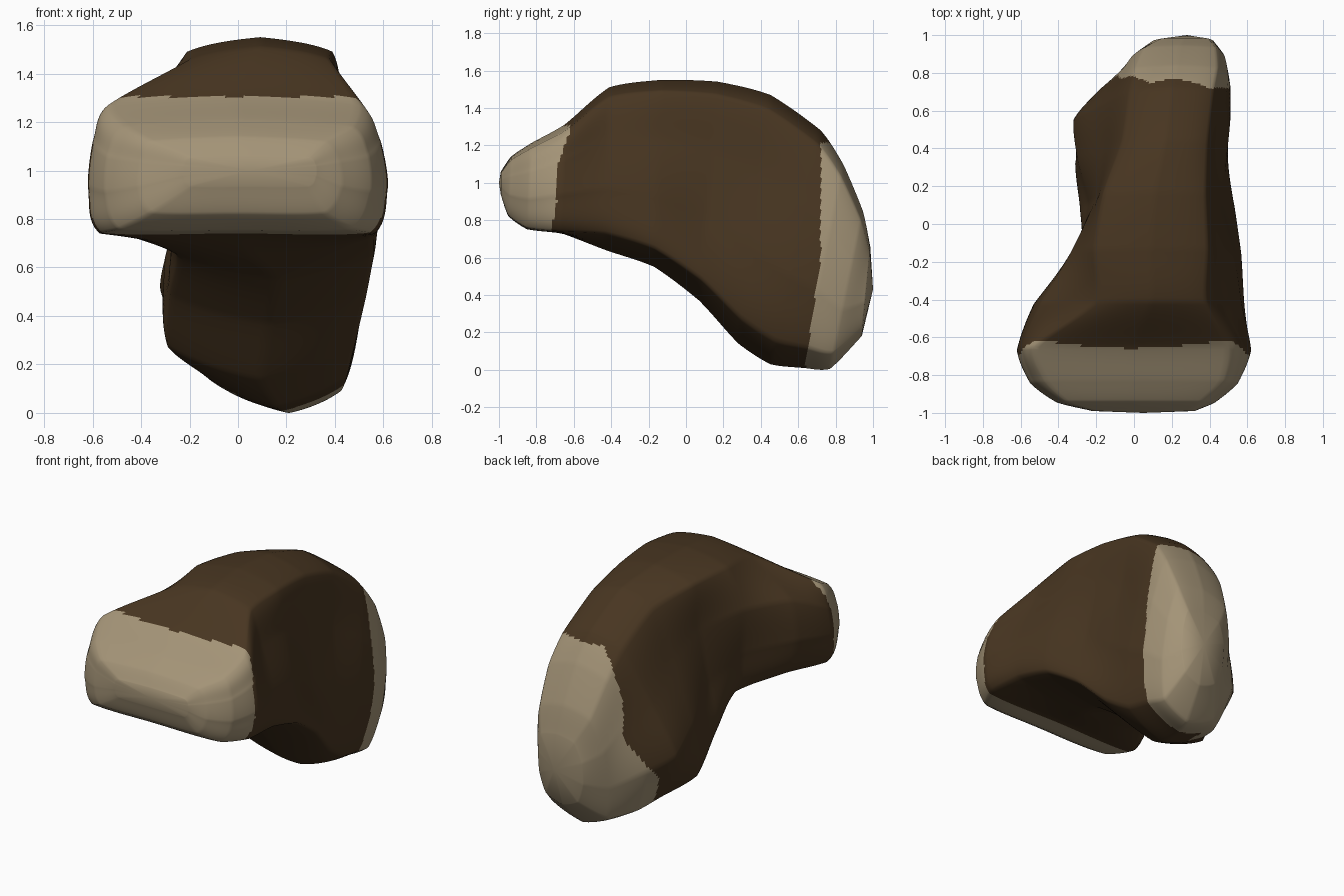
import bpy, bmesh
from mathutils import Vector

if "Cube" in bpy.data.objects:
    bpy.data.objects.remove(bpy.data.objects["Cube"])

STEPS = 14

# Stations along the bend: inner y,z | outer y,z |
# left x at four levels | right x at four levels, from inner to outer
STATIONS = [
    (-.99, .93, -.99, 1.06, -.19, -.22, -.22, -.19, .29, .32, .32, .29),
    (-.95, .81, -.935, 1.14, -.36, -.41, -.40, -.36, .36, .43, .42, .36),
    (-.85, .735, -.83, 1.21, -.49, -.55, -.54, -.47, .47, .55, .54, .47),
    (-.68, .71, -.65, 1.31, -.57, -.62, -.60, -.53, .56, .62, .59, .50),
    (-.43, .64, -.41, 1.51, -.44, -.53, -.49, -.20, .56, .57, .47, .38),
    (-.17, .55, -.13, 1.55, -.25, -.31, -.33, -.21, .56, .53, .44, .39),
    (.07, .37, .17, 1.54, -.28, -.24, -.20, -.16, .53, .47, .42, .38),
    (.28, .14, .45, 1.47, -.29, -.30, -.17, -.06, .48, .49, .43, .39),
    (.45, .03, .72, 1.28, -.14, -.32, -.17, -.02, .45, .51, .48, .42),
    (.62, .01, .84, 1.10, -.09, -.19, -.09, .01, .44, .51, .50, .44),
    (.77, .005, .945, .85, .03, -.02, -.01, .06, .42, .48, .48, .43),
    (.94, .18, .985, .66, .15, .10, .10, .15, .38, .42, .42, .39),
]
TIPS = ((.05, -1, 1), (.28, 1, .43))


def spline(pts, closed):
    """Tight smooth curve through the given points."""
    n, out = len(pts), []
    for i in range(n if closed else n - 1):
        if closed:
            a, b, c, d = (pts[(i + k) % n] for k in (-1, 0, 1, 2))
        else:
            a, b, c, d = (pts[min(max(i + k, 0), n - 1)] for k in (-1, 0, 1, 2))
        for s in range(STEPS):
            t = s / STEPS
            curve = 0.5 * (2 * b + (c - a) * t + (2 * a - 5 * b + 4 * c - d) * t * t
                           + (3 * b - a - 3 * c + d) * t ** 3)
            out.append(curve.lerp(b.lerp(c, t), .5))
    if not closed:
        out.append(pts[-1])
    return out


def section(st):
    """Ten control points of one cross-section; the front underside is arched."""
    yi, zi, yo, zo = st[:4]
    left, right = st[4:8], st[8:]
    arched = yi < -.6
    levels = (.05 if arched else .1, .38, .68, .94)

    def p(x, t):
        return Vector((x, yi + (yo - yi) * t, zi + (zo - zi) * t))
    return ([p((left[0] + right[0]) / 2, .04 if arched else 0)]
            + [p(x, t) for x, t in zip(right, levels)]
            + [p((left[3] + right[3]) / 2, 1)]
            + [p(x, t) for x, t in zip(left[::-1], levels[::-1])])


def is_pale(c):
    """Pale caps on the wide front end and the narrow back end."""
    front = c.z < 1.305 and c.y < -.69 + .35 * max(0, c.z - 1.08) - .2 * max(0, .9 - c.z)
    low = max(0, .65 - c.z)
    back = (c.z < 1.215 and c.y > .72 - .14 * max(0, .6 - c.z) - .25 * low * (c.x < 0)
            and c.x + c.y > .70 - 1.1 * low + .4 * max(0, c.z - .9))
    return front or back


def material(name, rgb):
    m = bpy.data.materials.new(name)
    m.diffuse_color = (*rgb, 1)
    m.use_nodes = True
    m.node_tree.nodes["Principled BSDF"].inputs["Base Color"].default_value = m.diffuse_color
    return m


# Curved body: loft the cross-sections along the bend
controls = [section(s) for s in STATIONS]
rails = [spline([ring[k] for ring in controls], False) for k in range(10)]
rings = [spline(list(pts), True) for pts in zip(*rails)]
bm = bmesh.new()
loops = [[bm.verts.new(p) for p in ring] for ring in rings]
for a, b in zip(loops, loops[1:]):
    for i in range(len(a)):
        j = (i + 1) % len(a)
        bm.faces.new((a[i], a[j], b[j], b[i]))
# Rounded end tips
for loop, tip in zip((loops[0], loops[-1]), TIPS):
    centre = bm.verts.new(tip)
    for i in range(len(loop)):
        bm.faces.new((loop[i], loop[(i + 1) % len(loop)], centre))
bmesh.ops.recalc_face_normals(bm, faces=bm.faces)

# Stand it on the ground, colour by position
lowest = min(v.co.z for v in bm.verts)
bmesh.ops.translate(bm, verts=bm.verts, vec=(0, 0, -lowest))
for f in bm.faces:
    f.smooth = True
    f.material_index = int(is_pale(f.calc_center_median()))

mesh = bpy.data.meshes.new("curved_body")
bm.to_mesh(mesh)
bm.free()
mesh.materials.append(material("dark_brown", (.064, .036, .015)))
mesh.materials.append(material("pale_tan", (.37, .295, .185)))
bpy.context.collection.objects.link(bpy.data.objects.new("curved_body", mesh))
